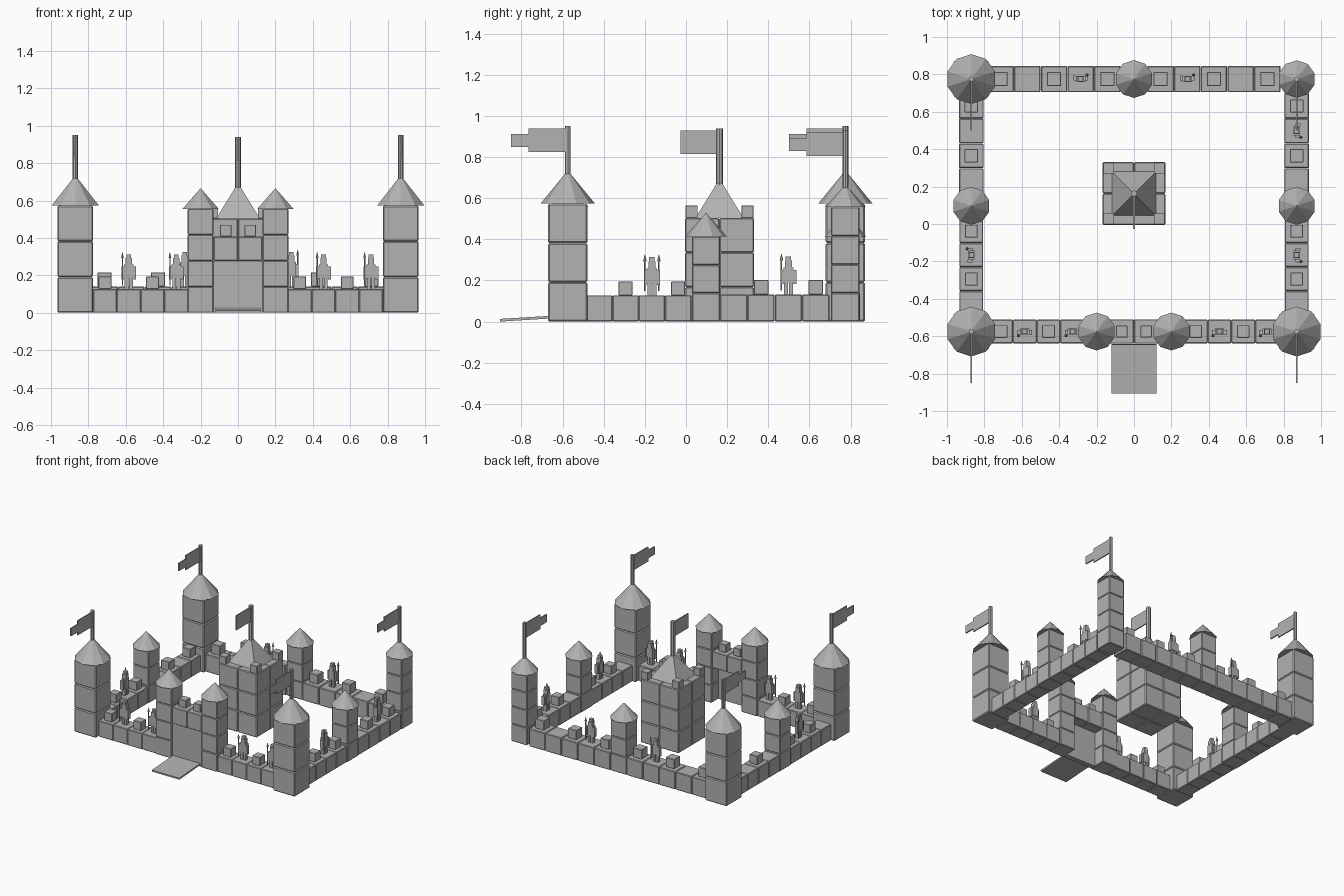
import bpy
from math import radians, pi
from mathutils import Matrix, Vector

start_cube = bpy.data.objects.get("Cube")
if start_cube:
    bpy.data.objects.remove(start_cube, do_unlink=True)

stone = bpy.data.materials.new("stone_grey")
stone.use_nodes = True
GREY = (0.45, 0.45, 0.45, 1)
stone.diffuse_color = GREY
stone.node_tree.nodes["Principled BSDF"].inputs["Base Color"].default_value = GREY


def finish(obj, name):
    obj.name = name
    obj.data.materials.append(stone)
    return obj


def box(name, x, y, z, sx, sy, sz, bevel=0.0, turn=0.0):
    """Box standing on height z, centred on x and y."""
    bpy.ops.mesh.primitive_cube_add(size=1, location=(x, y, z + sz / 2), rotation=(0, 0, turn))
    obj = finish(bpy.context.object, name)
    obj.data.transform(Matrix.Diagonal((sx, sy, sz, 1)))
    if bevel:
        mod = obj.modifiers.new("soft_edges", 'BEVEL')
        mod.width = bevel
        mod.segments = 1
    return obj


def block(name, x, y, z, size):
    return box(name, x, y, z, size, size, size, size * 0.035)


def cone(name, x, y, z, radius, height, sides, turn=0.0):
    bpy.ops.mesh.primitive_cone_add(vertices=sides, radius1=radius, radius2=0, depth=height,
                                    location=(x, y, z + height / 2), rotation=(0, 0, turn))
    return finish(bpy.context.object, name)


def pole(name, x, y, bottom, top, radius, sides=8):
    bpy.ops.mesh.primitive_cylinder_add(vertices=sides, radius=radius, depth=top - bottom,
                                        location=(x, y, (top + bottom) / 2))
    return finish(bpy.context.object, name)


def tower(name, x, y, size, levels, roof_radius, roof_height):
    for i in range(levels):
        block(name + "_block", x, y, i * size, size)
    cone(name + "_roof", x, y, levels * size, roof_radius, roof_height, 10)


def flag(name, x, y, bottom, top, tail=True, radius=0.014):
    pole(name + "_pole", x, y, bottom, top, radius)
    box(name + "_cloth", x, y - 0.1, top - 0.125, 0.009, 0.18, 0.115)
    if tail:
        box(name + "_tail", x, y - 0.232, top - 0.1, 0.009, 0.086, 0.062)


def merlon(x, y, z, size):
    block("merlon", x, y, z, size)


def guard(x, y, z, turn):
    """Blocky guard facing -y before turning, spear in the right hand."""
    rot = Matrix.Rotation(turn, 3, 'Z')

    def place(dx, dy):
        p = rot @ Vector((dx, dy, 0))
        return x + p.x, y + p.y

    def part(name, dx, dy, dz, sx, sy, sz):
        px, py = place(dx, dy)
        box("guard_" + name, px, py, z + dz, sx, sy, sz, 0, turn)

    for side in (-1, 1):
        part("leg", side * 0.012, 0, 0, 0.019, 0.026, 0.06)
        part("arm", side * 0.032, -0.006, 0.05, 0.014, 0.026, 0.07)
    part("torso", 0, 0, 0.058, 0.05, 0.032, 0.072)
    part("head", 0, 0, 0.13, 0.034, 0.034, 0.035)
    part("helmet", 0, 0, 0.165, 0.026, 0.026, 0.02)
    px, py = place(-0.034, -0.022)
    pole("spear_shaft", px, py, z + 0.02, z + 0.17, 0.004, 6)
    cone("spear_tip", px, py, z + 0.165, 0.009, 0.035, 6)


def wall_block(x, y, size, top, turn):
    """One wall block, carrying a merlon, a guard or nothing."""
    block("wall_block", x, y, 0, size)
    if top == "m":
        merlon(x, y, size, size * 0.53)
    elif top == "g":
        guard(x, y, size, turn)


EDGE, FRONT, BACK, MID = 0.87, -0.575, 0.775, 0.097

# Corner towers with flags; the back one on +x is slimmer
for name, x, y in (("front_right_tower", -EDGE, FRONT),
                   ("front_left_tower", EDGE, FRONT),
                   ("back_right_tower", -EDGE, BACK)):
    tower(name, x, y, 0.191, 3, 0.133, 0.162)
    flag(name + "_flag", x, y, 0.71, 0.95)
tower("back_left_tower", EDGE, BACK, 0.139, 4, 0.1, 0.11)
flag("back_left_tower_flag", EDGE, BACK, 0.64, 0.93)

# Small towers in the middle of the side and back walls
for name, x, y in (("right_middle_tower", -EDGE, MID),
                   ("left_middle_tower", EDGE, MID),
                   ("back_middle_tower", 0, BACK)):
    tower(name, x, y, 0.138, 3, 0.101, 0.115)

# Gatehouse: two towers, a gate, blocks with merlons above it
for side in (-1, 1):
    tower("gate_tower", side * 0.2, FRONT, 0.139, 4, 0.101, 0.11)
    block("gate_lintel", side * 0.065, FRONT, 0.278, 0.13)
    merlon(side * 0.065, FRONT, 0.408, 0.062)
box("gate", 0, -0.615, 0, 0.262, 0.04, 0.278)
bridge = box("drawbridge", 0, -0.774, 0.008, 0.24, 0.262, 0.013)
bridge.rotation_euler.x = radians(3.5)

# Front wall, four blocks on each side of the gate
for x0, tops in ((-0.711, "mgmg"), (0.33, "mgmg")):
    for i, top in enumerate(tops):
        wall_block(x0 + i * 0.127, FRONT, 0.127, top, 0)

# Back wall, mirrored about the middle tower
for side in (-1, 1):
    for i, top in enumerate("mgm-m", 1):
        wall_block(side * i * 0.1425, BACK, 0.141, top, pi)

# Side walls in two halves each
for side in (-1, 1):
    for i, top in enumerate("-mgm"):
        wall_block(side * EDGE, -0.422 + i * 0.128, 0.128, top, side * pi / 2)
    for i, top in enumerate("-mgm" if side > 0 else "-m-m"):
        wall_block(side * EDGE, 0.232 + i * 0.133, 0.132, top, side * pi / 2)

# Keep: stacked blocks, corner merlons, pyramid roof and flag
KEEP_Y, UNIT = 0.163, 0.168
for sx in (-1, 1):
    for sy in (-1, 1):
        for level in range(3):
            block("keep_block", sx * UNIT / 2, KEEP_Y + sy * UNIT / 2, level * UNIT, UNIT)
        merlon(sx * 0.136, KEEP_Y + sy * 0.136, 3 * UNIT, 0.06)
cone("keep_roof", 0, KEEP_Y, 3 * UNIT, 0.165, 0.19, 4, pi / 4)
flag("keep_flag", 0, KEEP_Y, 0.66, 0.94, False, 0.017)
